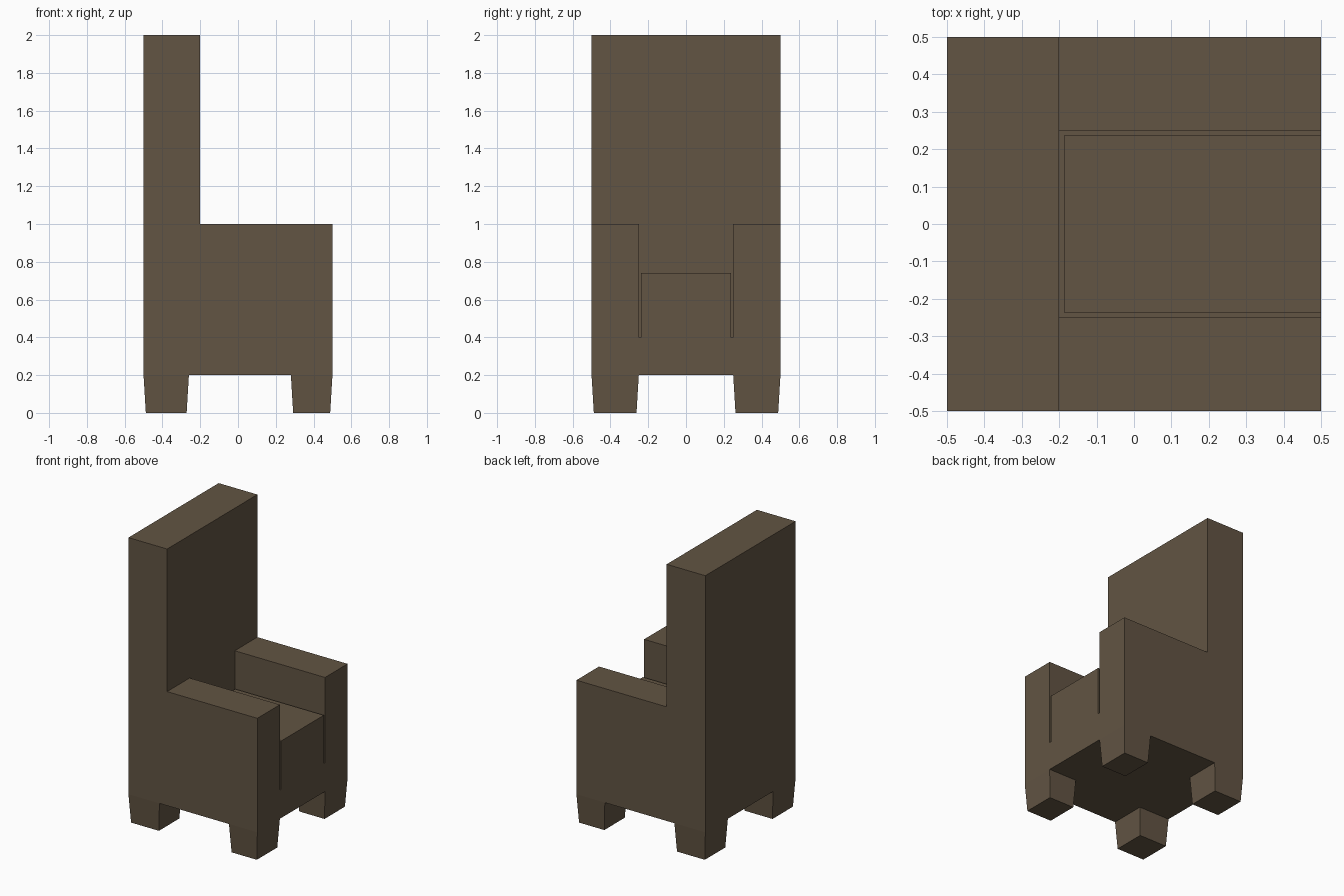
import bpy, bmesh
from mathutils import Vector

if "Cube" in bpy.data.objects:
    bpy.data.objects.remove(bpy.data.objects["Cube"])

wood = bpy.data.materials.new("brown_upholstery")
wood.diffuse_color = (0.122, 0.089, 0.056, 1)
wood.use_nodes = True
wood.node_tree.nodes["Principled BSDF"].inputs["Base Color"].default_value = wood.diffuse_color


def finish(bm, name):
    bmesh.ops.recalc_face_normals(bm, faces=bm.faces)
    mesh = bpy.data.meshes.new(name)
    bm.to_mesh(mesh)
    bm.free()
    mesh.materials.append(wood)
    ob = bpy.data.objects.new(name, mesh)
    bpy.context.collection.objects.link(ob)
    return ob


def prism(name, points, direction):
    """Extrude a closed 3D outline along a direction."""
    bm = bmesh.new()
    face = bm.faces.new([bm.verts.new(p) for p in points])
    new = bmesh.ops.extrude_face_region(bm, geom=[face], use_keep_orig=True)["geom"]
    moved = [g for g in new if isinstance(g, bmesh.types.BMVert)]
    bmesh.ops.translate(bm, verts=moved, vec=Vector(direction))
    return finish(bm, name)


def cut(target, cutter):
    cutter.hide_render = True
    mod = target.modifiers.new("cut", 'BOOLEAN')
    mod.operation, mod.solver, mod.object = 'DIFFERENCE', 'EXACT', cutter
    bpy.context.view_layer.objects.active = target
    bpy.ops.object.modifier_apply(modifier=mod.name)
    bpy.data.objects.remove(cutter)


def leg(name, x0, x1, y0, y1, height=0.2, taper=0.012):
    """Tapered foot, open where it meets the body."""
    bm = bmesh.new()
    rings = []
    for z, t in ((0, taper), (height, 0)):
        rings.append([bm.verts.new((x, y, z)) for x, y in (
            (x0 + t, y0 + t), (x1 - t, y0 + t), (x1 - t, y1 - t), (x0 + t, y1 - t))])
    bm.faces.new(rings[0])
    for i in range(4):
        j = (i + 1) % 4
        bm.faces.new((rings[0][i], rings[0][j], rings[1][j], rings[1][i]))
    return finish(bm, name)


# Chair body: side profile of base, arms and tall back
profile = [(-0.5, 0.2), (0.5, 0.2), (0.5, 1), (-0.2, 1), (-0.2, 2), (-0.5, 2)]
body = prism("chair_body", [(x, -0.5, z) for x, z in profile], (0, 1, 0))

# Narrow groove around the seat cushion
groove = [(0.6, -0.25), (-0.2, -0.25), (-0.2, 0.25), (0.6, 0.25),
          (0.6, 0.237), (-0.187, 0.237), (-0.187, -0.237), (0.6, -0.237)]
cut(body, prism("groove_cutter", [(x, y, 0.4) for x, y in groove], (0, 0, 0.7)))

# Space above the seat cushion, between the arms
well = [(0.6, -0.243), (-0.193, -0.243), (-0.193, 0.243), (0.6, 0.243)]
cut(body, prism("well_cutter", [(x, y, 0.74) for x, y in well], (0, 0, 0.4)))

# Four tapered legs
for side, y0, y1 in (("right", -0.5, -0.25), ("left", 0.25, 0.5)):
    leg(f"back_leg_{side}", -0.5, -0.26, y0, y1)
    leg(f"front_leg_{side}", 0.28, 0.5, y0, y1)
